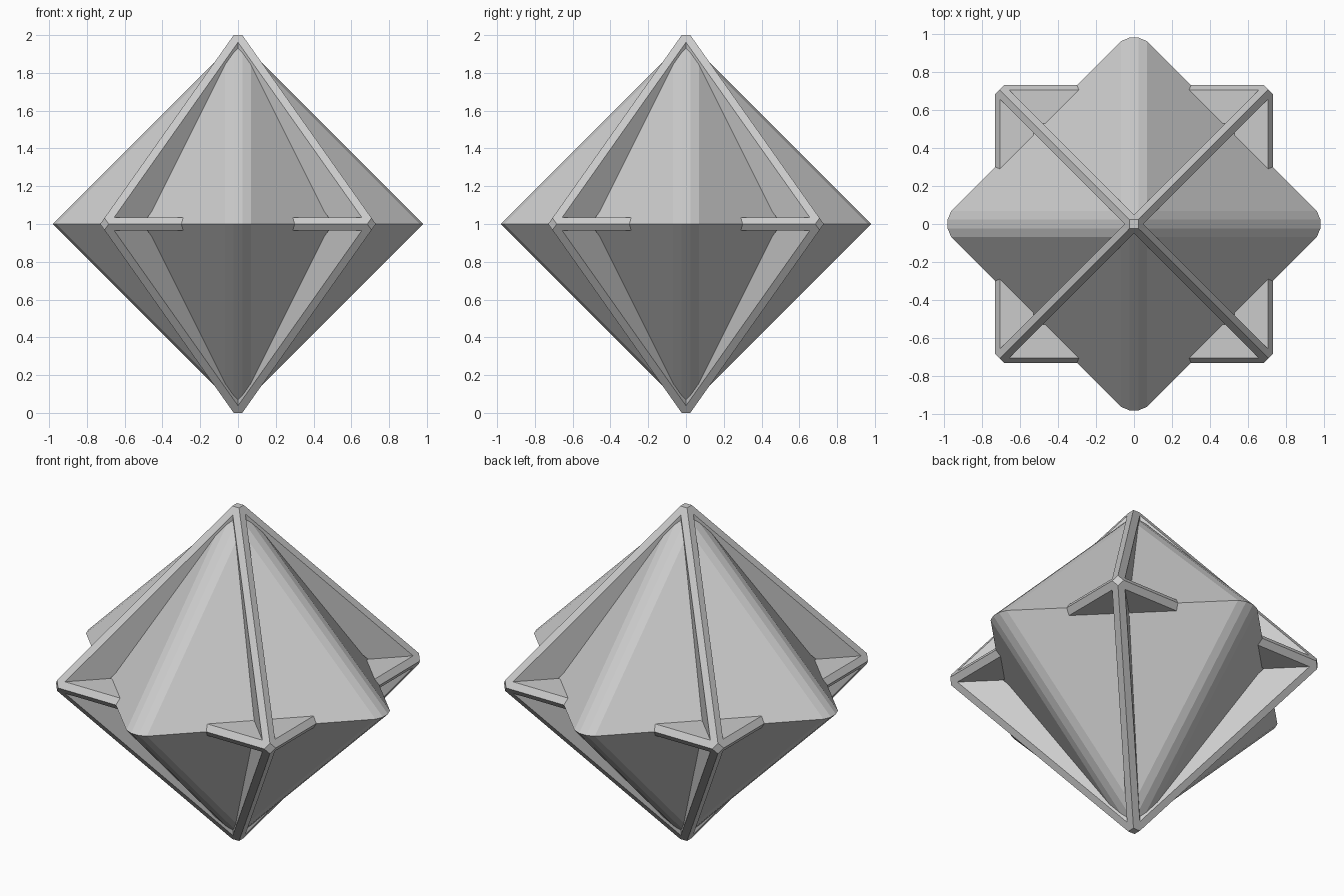
import bpy, bmesh
from math import radians, sin, cos, sqrt
from itertools import product
from mathutils import Vector, Matrix

if "Cube" in bpy.data.objects:
    bpy.data.objects.remove(bpy.data.objects["Cube"])


def finish(bm, name):
    bmesh.ops.remove_doubles(bm, verts=bm.verts, dist=0.0005)
    bmesh.ops.recalc_face_normals(bm, faces=bm.faces)
    mesh = bpy.data.meshes.new(name)
    bm.to_mesh(mesh)
    bm.free()
    ob = bpy.data.objects.new(name, mesh)
    bpy.context.collection.objects.link(ob)
    return ob


def cut(bm, co, no):
    """Slice off everything beyond a plane and cap the opening."""
    geom = bm.verts[:] + bm.edges[:] + bm.faces[:]
    res = bmesh.ops.bisect_plane(bm, geom=geom, plane_co=co, plane_no=no,
                                 dist=1e-6, clear_outer=True)
    edges = [e for e in res['geom_cut'] if isinstance(e, bmesh.types.BMEdge)]
    edges = [e for e in edges if e.is_boundary]
    if edges:
        bmesh.ops.holes_fill(bm, edges=edges, sides=0)


# Octahedral frame: deep struts along all 12 edges, tips cut flat
R, T, DEPTH = 1.032, 0.035, 0.25
bm = bmesh.new()
for signs in product((1, -1), repeat=3):
    def ring(along, side):
        pts = []
        for i in range(3):
            p = Vector([side * s for s in signs])
            p[i] = signs[i] * along
            pts.append(p)
        return pts
    rings = [ring(R, 0), ring(R - 2 * T, T),
             ring(R - 2 * T - DEPTH, T), ring(R - DEPTH, 0)]
    for a, b in zip(rings, rings[1:]):
        for i in range(3):
            j = (i + 1) % 3
            bm.faces.new([bm.verts.new(p) for p in (a[i], a[j], b[j], b[i])])
bmesh.ops.remove_doubles(bm, verts=bm.verts, dist=0.0005)
for i in range(3):
    for s in (1, -1):
        n = Vector((0, 0, 0))
        n[i] = s
        cut(bm, n, n)
bm.transform(Matrix.Translation((0, 0, 1)) @ Matrix.Rotation(radians(45), 4, 'Z'))
finish(bm, "frame")

# Inner crystal: octahedron turned 45 degrees, sloping edges rounded
CENTRE, RAD = 0.86, 0.12
bm = bmesh.new()
bmesh.ops.create_cube(bm, size=2.4)
for k in range(16):
    a = radians(22.5 * k)
    base = round(k / 4) * radians(90) if k % 4 != 2 else a
    if k % 4 == 2:
        reach, slope = (CENTRE + RAD * sqrt(2)) / sqrt(2), 1 / sqrt(2)
    else:
        slope = cos(a - base)
        reach = CENTRE * slope + RAD
    for up in (1, -1):
        n = Vector((cos(a), sin(a), up * slope))
        cut(bm, n * (reach / n.length_squared), n)
bm.transform(Matrix.Translation((0, 0, 1)))
finish(bm, "inner_crystal")
